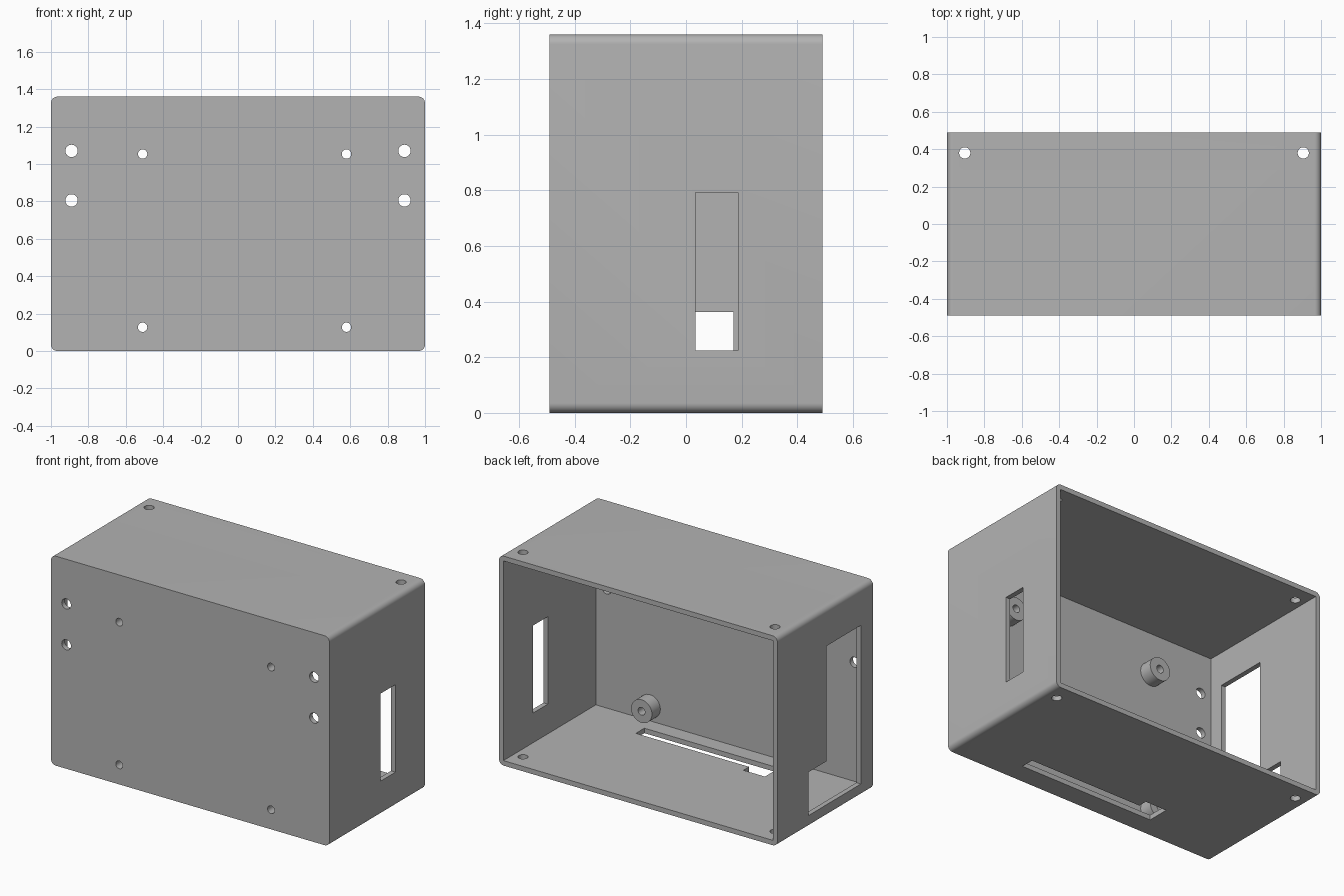
import bpy, bmesh, math
from mathutils import Matrix

if "Cube" in bpy.data.objects:
    bpy.data.objects.remove(bpy.data.objects["Cube"])

W, D, H, T, R = 1.0, 0.49, 1.36, 0.032, 0.035   # half width, half depth, height, wall, corner radius

grey = bpy.data.materials.new("plain grey")
grey.diffuse_color = (0.45, 0.45, 0.45, 1)
grey.use_nodes = True
grey.node_tree.nodes["Principled BSDF"].inputs["Base Color"].default_value = grey.diffuse_color


def finish(name, bm):
    bmesh.ops.recalc_face_normals(bm, faces=bm.faces)
    mesh = bpy.data.meshes.new(name)
    bm.to_mesh(mesh)
    bm.free()
    ob = bpy.data.objects.new(name, mesh)
    bpy.context.collection.objects.link(ob)
    mesh.materials.append(grey)
    return ob


def prism(name, points, depth):
    """Closed outline of 3D points pushed along the depth vector."""
    bm = bmesh.new()
    face = bm.faces.new([bm.verts.new(p) for p in points])
    out = bmesh.ops.extrude_face_region(bm, geom=[face])["geom"]
    bmesh.ops.translate(bm, vec=depth, verts=[v for v in out if isinstance(v, bmesh.types.BMVert)])
    return finish(name, bm)


def block(name, x0, x1, y0, y1, z0, z1):
    return prism(name, [(x0, y0, z0), (x1, y0, z0), (x1, y1, z0), (x0, y1, z0)], (0, 0, z1 - z0))


def rod(name, centre, radius, length, axis):
    bm = bmesh.new()
    turn = Matrix.Rotation(math.pi / 2, 4, "X") if axis == "Y" else Matrix()
    bmesh.ops.create_cone(bm, cap_ends=True, segments=40, radius1=radius, radius2=radius,
                          depth=length, matrix=Matrix.Translation(centre) @ turn)
    return finish(name, bm)


def combine(body, tool, operation):
    mod = body.modifiers.new("combine", "BOOLEAN")
    mod.operation, mod.solver, mod.object = operation, "EXACT", tool
    bpy.context.view_layer.objects.active = body
    bpy.ops.object.modifier_apply(modifier=mod.name)
    bpy.data.objects.remove(tool)


# Outer case with rounded long edges, hollowed from the open back
outline = []
for i, (cx, cz) in enumerate([(W - R, H - R), (R - W, H - R), (R - W, R), (W - R, R)]):
    for k in range(9):
        a = math.pi / 2 * (i + k / 8)
        outline.append((cx + R * math.cos(a), -D, cz + R * math.sin(a)))
case = prism("case", outline, (0, 2 * D, 0))
combine(case, block("cavity", T - W, W - T, T - D, D + 0.1, T, H - T), "DIFFERENCE")

# Four standoffs inside the front wall, drilled right through
for x in (-0.51, 0.58):
    for z in (0.127, 1.053):
        combine(case, rod("standoff", (x, -0.42, z), 0.075, 0.096, "Y"), "UNION")
        combine(case, rod("drill", (x, -0.42, z), 0.025, 0.4, "Y"), "DIFFERENCE")

# Screw holes in the front wall, and in the top and bottom near the open back
for side in (-1, 1):
    for z in (0.805, 1.07):
        combine(case, rod("drill", (side * 0.89, -D, z), 0.033, 0.2, "Y"), "DIFFERENCE")
    for z in (0, H):
        combine(case, rod("drill", (side * 0.905, 0.38, z), 0.03, 0.2, "Z"), "DIFFERENCE")

# Slot in the right wall
combine(case, block("slot", 0.9, 1.1, 0.035, 0.187, 0.225, 0.793), "DIFFERENCE")

# L-shaped window in the left wall
window = [(-0.365, 0.08), (0.17, 0.08), (0.17, 0.362), (-0.015, 0.362), (-0.015, 1.11), (-0.365, 1.11)]
combine(case, prism("window", [(-1.1, y, z) for y, z in window], (0.2, 0, 0)), "DIFFERENCE")

# Long floor slot with a wider notch at its left end
slot = [(-0.42, -0.355), (0.548, -0.355), (0.548, -0.268), (-0.265, -0.268), (-0.265, -0.21), (-0.42, -0.21)]
combine(case, prism("floor_slot", [(x, y, -0.1) for x, y in slot], (0, 0, 0.2)), "DIFFERENCE")

bpy.ops.object.select_all(action="DESELECT")
case.select_set(True)
bpy.context.view_layer.objects.active = case
bpy.ops.object.shade_smooth_by_angle(angle=math.radians(30))
